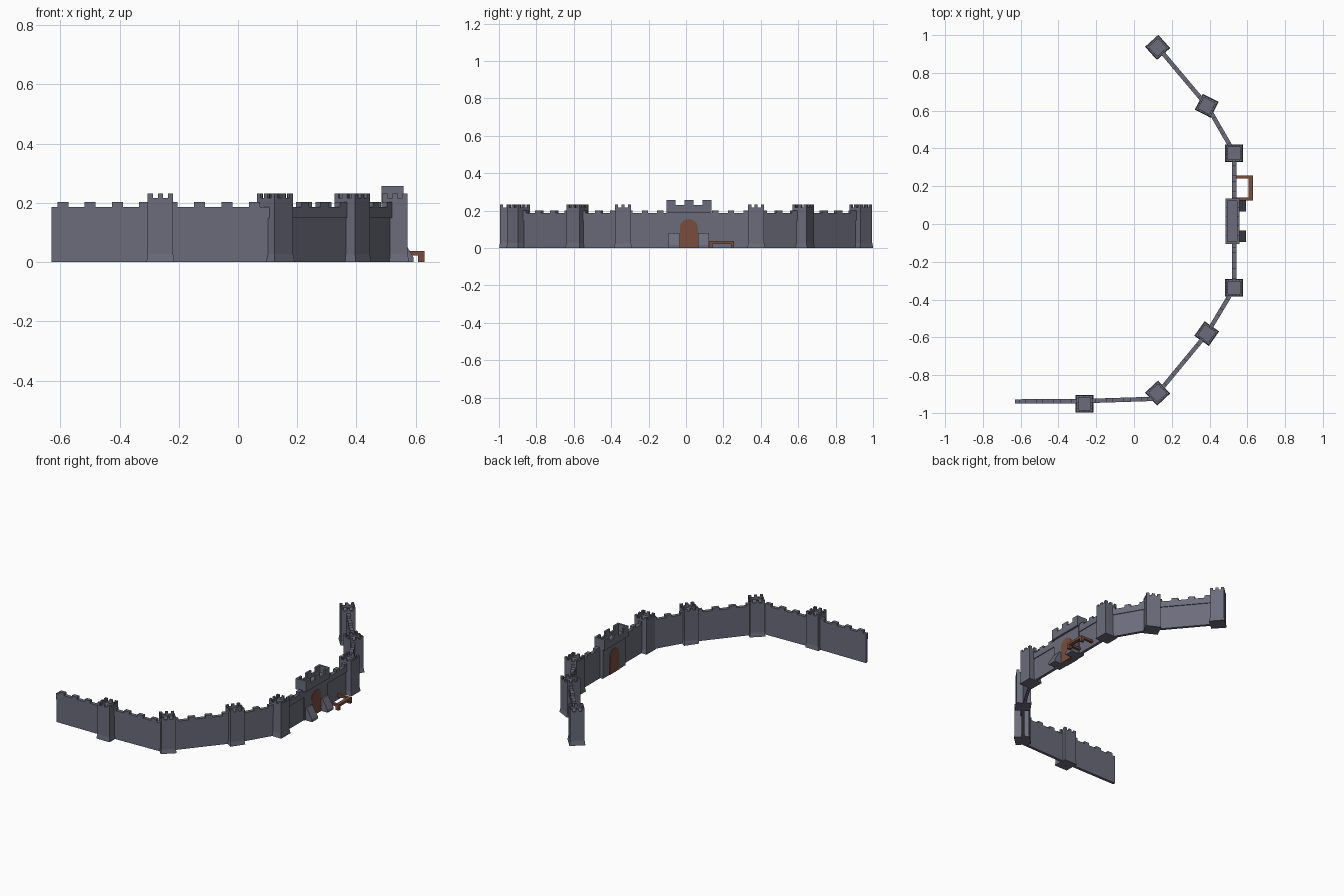
import bpy, bmesh, math
from mathutils import Matrix, Vector

cube = bpy.data.objects.get("Cube")
if cube:
    bpy.data.objects.remove(cube, do_unlink=True)


def material(name, rgb):
    m = bpy.data.materials.new(name)
    m.use_nodes = True
    m.diffuse_color = (*rgb, 1)
    m.node_tree.nodes["Principled BSDF"].inputs["Base Color"].default_value = (*rgb, 1)
    return m


STONE = material("blue_grey_stone", (0.15, 0.15, 0.20))
WOOD = material("brown_wood", (0.19, 0.075, 0.045))


def finish(name, bm, mat, x=0, y=0, angle=0):
    bmesh.ops.recalc_face_normals(bm, faces=bm.faces)
    mesh = bpy.data.meshes.new(name)
    bm.to_mesh(mesh)
    bm.free()
    mesh.materials.append(mat)
    ob = bpy.data.objects.new(name, mesh)
    ob.matrix_world = Matrix.Translation((x, y, 0)) @ Matrix.Rotation(angle, 4, "Z")
    bpy.context.collection.objects.link(ob)
    return ob


def box(bm, x0, x1, y0, y1, z0, z1, flare=0):
    """Box between two corners; flare widens its foot."""
    verts = bmesh.ops.create_cube(bm, size=1)["verts"]
    for v in verts:
        f = flare if v.co.z < 0 else 0
        v.co = (x1 + f if v.co.x > 0 else x0 - f,
                y1 + f if v.co.y > 0 else y0 - f,
                z1 if v.co.z > 0 else z0)


def prism(bm, outline, depth):
    """Extrude a closed outline along a depth vector."""
    face = bm.faces.new([bm.verts.new(p) for p in outline])
    new = bmesh.ops.extrude_face_region(bm, geom=[face])["geom"]
    moved = [g for g in new if isinstance(g, bmesh.types.BMVert)]
    bmesh.ops.translate(bm, verts=moved, vec=Vector(depth))


def battlement(bm, hx, hy, z0, z1, z2, nx, ny, t):
    """Hollow parapet ring with evenly spaced merlons on each side."""
    for s in (-1, 1):
        ys = sorted((s * hy, s * (hy - t)))
        xs = sorted((s * hx, s * (hx - t)))
        box(bm, -hx, hx, *ys, z0, z1)
        box(bm, *xs, -hy + t, hy - t, z0, z1)
        wx, wy = 2 * hx / (2 * nx - 1), 2 * hy / (2 * ny - 1)
        for i in range(nx):
            a = -hx + 2 * i * wx
            box(bm, a, a + wx, *ys, z1, z2)
        for i in range(ny):
            a = -hy + 2 * i * wy
            box(bm, *xs, a, a + wy, z1, z2)


def tower(name, x, y, degrees):
    bm = bmesh.new()
    h = 0.043
    box(bm, -h, h, -h, h, 0, 0.027, flare=0.004)
    box(bm, -h, h, -h, h, 0.027, 0.205)
    battlement(bm, h, h, 0.205, 0.217, 0.232, 3, 3, 0.01)
    finish(name, bm, STONE, x, y, math.radians(degrees))


def wall(name, start, end):
    """Curtain wall with a crenellated band that overhangs on the outside."""
    a, b = Vector(start), Vector(end)
    d = b - a
    n = d.length
    bm = bmesh.new()
    box(bm, 0, n, -0.008, 0.01, 0, 0.148)
    outline = [(0, 0.148)]
    pitch = n / max(1, round(n / 0.094))
    for i in range(round(n / pitch)):
        c = i * pitch
        lo, hi = c + 0.22 * pitch, c + 0.62 * pitch
        outline += [(c, 0.186), (lo, 0.186), (lo, 0.202), (hi, 0.202), (hi, 0.186)]
    outline += [(n, 0.186), (n, 0.148)]
    prism(bm, [(x, -0.013, z) for x, z in outline], (0, 0.023, 0))
    finish(name, bm, STONE, a.x, a.y, math.atan2(d.y, d.x))


# Towers, from the front wall round to the back
tower("front_tower", -0.262, -0.952, 0)
tower("front_corner_tower", 0.125, -0.895, -47)
tower("front_side_tower", 0.385, -0.58, -35)
tower("front_gate_tower", 0.53, -0.337, 0)
tower("back_gate_tower", 0.53, 0.375, 0)
tower("back_side_tower", 0.385, 0.626, -27)
tower("back_end_tower", 0.125, 0.935, -48)

# Curtain walls between the towers
wall("front_outer_wall", (-0.63, -0.938), (-0.262, -0.936))
wall("front_inner_wall", (-0.262, -0.936), (0.11, -0.924))
wall("front_corner_wall", (0.125, -0.895), (0.385, -0.58))
wall("front_side_wall", (0.385, -0.58), (0.53, -0.337))
wall("front_gate_wall", (0.53, -0.337), (0.53, -0.09))
wall("back_gate_wall", (0.53, 0.12), (0.53, 0.375))
wall("back_side_wall", (0.53, 0.375), (0.385, 0.626))
wall("back_end_wall", (0.385, 0.626), (0.125, 0.935))

# Gatehouse with overhanging battlement
GX, GY = 0.521, 0.015
bm = bmesh.new()
box(bm, -0.02, 0.024, -0.115, 0.115, 0, 0.19)
box(bm, -0.037, 0.037, -0.12, 0.12, 0.188, 0.212)
battlement(bm, 0.037, 0.12, 0.212, 0.23, 0.257, 1, 3, 0.012)
finish("gatehouse", bm, STONE, GX, GY)

# Arched door, showing on both faces of the gatehouse
bm = bmesh.new()
arch = [(-0.048, 0), (0.048, 0)]
for i in range(9):
    t = math.pi * i / 8
    arch.append((0.048 * math.cos(t), 0.11 + 0.045 * math.sin(t)))
prism(bm, [(-0.023, y, z) for y, z in arch], (0.05, 0, 0))
finish("arched_door", bm, WOOD, GX, GY)

# Sloping buttresses on either side of the door
for name, y in (("front_buttress", -0.109), ("back_buttress", 0.05)):
    bm = bmesh.new()
    side = [(0.01, 0), (0.072, 0), (0.072, 0.015), (0.034, 0.08), (0.01, 0.08)]
    prism(bm, [(x, y, z) for x, z in side], (0, 0.059, 0))
    finish(name, bm, STONE, GX, GY)

# Wooden rail frame standing outside the wall
bm = bmesh.new()
box(bm, 0.607, 0.63, 0.125, 0.257, 0.022, 0.037)
for y0, y1 in ((0.125, 0.141), (0.241, 0.257)):
    box(bm, 0.535, 0.607, y0, y1, 0.022, 0.037)
    box(bm, 0.607, 0.63, y0, y1, 0, 0.022)
finish("hitching_rail", bm, WOOD)
